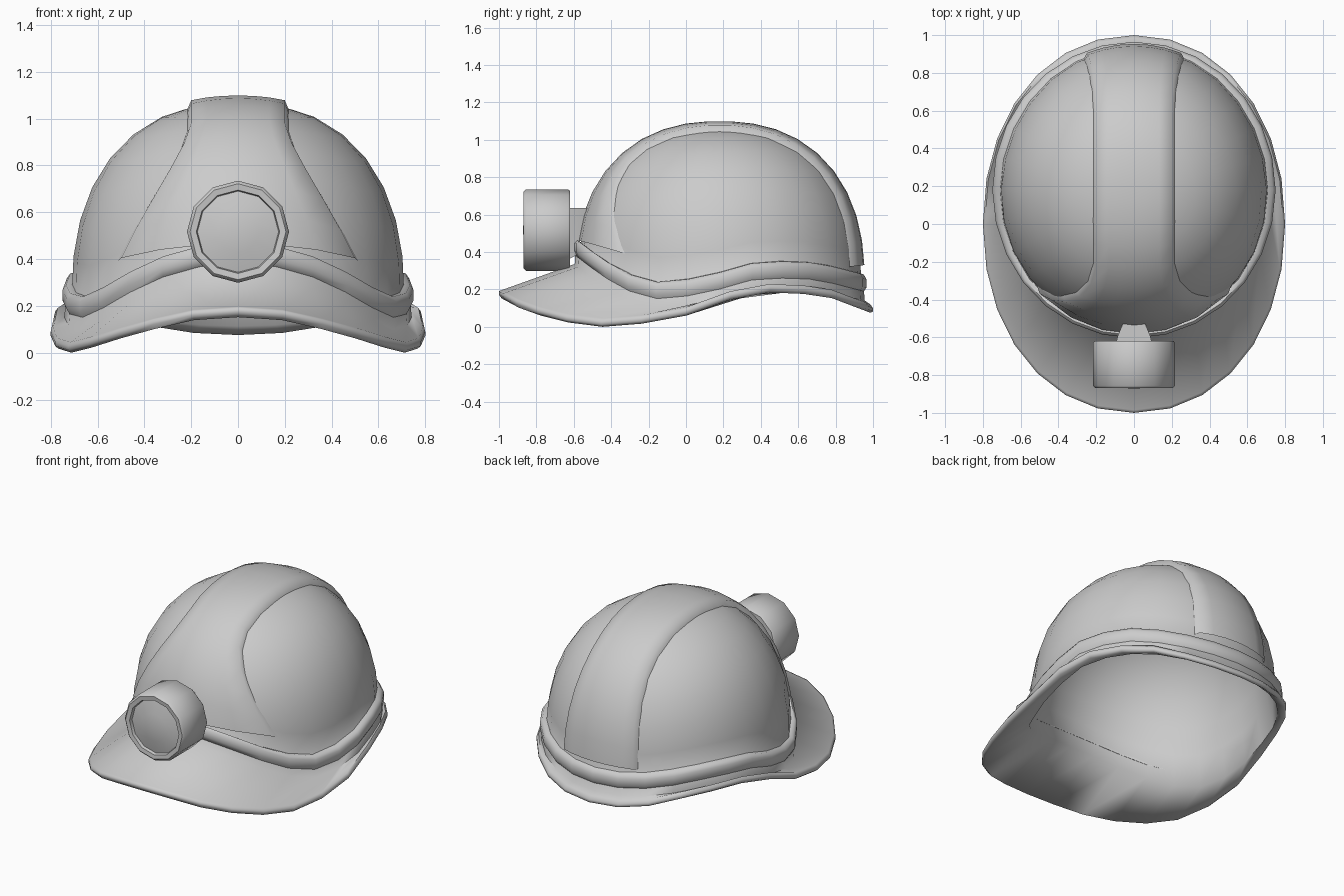
import bpy, bmesh, math

if "Cube" in bpy.data.objects:
    bpy.data.objects.remove(bpy.data.objects["Cube"])

N = 28          # segments around the helmet
E = 2.3         # dome roundness exponent
CY = 0.18       # dome centre in y
Z0 = 0.25       # height at which the dome starts curving in

# Wavy height of the band and the brim edge, along y
BAND = [(-.6, .39), (-.47, .29), (-.33, .2), (-.13, .145), (.1, .18), (.4, .265), (.7, .255), (.96, .19)]
BRIM = [(-1, .16), (-.87, .09), (-.68, .03), (-.45, 0), (-.2, .02), (0, .06),
        (.25, .15), (.48, .19), (.75, .165), (1, .07)]


def interp(pts, y):
    if y <= pts[0][0]:
        return pts[0][1]
    for (a, u), (b, v) in zip(pts, pts[1:]):
        if y <= b:
            return u + (v - u) * (y - a) / (b - a)
    return pts[-1][1]


def finish(name, rows, closed=True, caps=False, angle=40):
    """Skin rows of points into one mesh object."""
    bm = bmesh.new()
    grid = [[bm.verts.new(p) for p in row] for row in rows]
    n = len(grid[0])
    for r0, r1 in zip(grid, grid[1:]):
        for i in range(n if closed else n - 1):
            j = (i + 1) % n
            bm.faces.new((r0[i], r0[j], r1[j], r1[i]))
    if caps:
        bm.faces.new(grid[0])
        bm.faces.new(grid[-1])
    bmesh.ops.remove_doubles(bm, verts=bm.verts, dist=1e-4)
    bmesh.ops.recalc_face_normals(bm, faces=bm.faces)
    me = bpy.data.meshes.new(name)
    bm.to_mesh(me)
    bm.free()
    ob = bpy.data.objects.new(name, me)
    bpy.context.collection.objects.link(ob)
    bpy.ops.object.select_all(action='DESELECT')
    ob.select_set(True)
    bpy.context.view_layer.objects.active = ob
    bpy.ops.object.shade_smooth_by_angle(angle=math.radians(angle))
    return ob


def oval(a, b, cy, zfun, p=1):
    """Oval ring whose height follows zfun(y); p below 1 makes it fuller."""
    row = []
    for i in range(N):
        t = 2 * math.pi * i / N
        c, s = (math.copysign(abs(v) ** p, v) for v in (math.cos(t), math.sin(t)))
        y = cy + b * s
        row.append((a * c, y, zfun(y)))
    return row


def dome_ring(a, b, h, s, drop):
    """Ring of the domed shell at level s (0 base, 1 top)."""
    row = []
    for i in range(N):
        t = 2 * math.pi * i / N
        base = interp(BAND, CY + .78 * math.sin(t)) - drop
        z = base + (Z0 + h - base) * math.sin(s * math.pi / 2)
        k = min(1, max(0, (z - Z0) / h))
        rho = max(0, 1 - k ** E) ** (1 / E)
        row.append((a * rho * math.cos(t), CY + b * rho * math.sin(t), z))
    return row


# Shell: inner dome, brim underside, brim lip, brim top, outer dome
LV = 8
rows = [dome_ring(.685, .735, .79, s / LV, .07) for s in range(LV, 0, -1)]
rows.append(oval(.715, .765, CY, lambda y: interp(BAND, y) - .08))
for a, b, dz in [(.785, .985, 0), (.8, 1, .012), (.8, 1, .03), (.79, .985, .045)]:
    rows.append(oval(a, b, 0, lambda y, dz=dz: interp(BRIM, y) + dz, .95))
rows.append(oval(.742, .775, CY, lambda y: interp(BAND, y) - .05))
rows.append(oval(.735, .77, CY, lambda y: interp(BAND, y) + .03))
rows += [dome_ring(.71, .757, .82, s / LV, -.05) for s in range(LV + 1)]
finish("helmet_shell", rows, angle=75)

# Band around the base of the dome
section = [(-.042, .01), (-.015, -.005), (0, .02), (0, .065), (-.015, .088), (-.042, .09)]
finish("band", [oval(.75 + d, .785 + d, CY, lambda y, h=h: interp(BAND, y) + h)
                for d, h in section + section[:1]], angle=60)


# Raised centre ridge, flaring out low at the front
def ridge_point(x, psi, a, b, h):
    c, s = math.cos(psi), math.sin(psi)
    lo, hi = 0, 1.5
    for _ in range(30):
        t = (lo + hi) / 2
        if math.hypot(x / a, t * c) ** E + (t * s) ** E < 1:
            lo = t
        else:
            hi = t
    return (x, CY - b * lo * c, Z0 + h * lo * s)


rows = []
STEPS = 18
for i in range(STEPS + 1):
    psi = math.pi * (.08 + .89 * i / STEPS)
    c = math.cos(psi)
    w = .2 + (.34 if c > 0 else .05) * max(0, (abs(c) - .5) / .5) ** 2
    out = w + .02
    row = [ridge_point(-out, psi, .70, .748, .807)]
    row += [ridge_point(w * k / 3, psi, .72, .775, .85) for k in range(-3, 4)]
    row += [ridge_point(out, psi, .70, .748, .807)]
    rows.append(row)
finish("centre_ridge", rows, closed=False, angle=60)


# Headlamp turned around the y axis
def ring_y(r, y, n, z=.517):
    return [(r * math.cos(2 * math.pi * i / n), y, z + r * math.sin(2 * math.pi * i / n))
            for i in range(n)]


lamp = [(0, -.62), (.21, -.62), (.218, -.63), (.218, -.855), (.205, -.868), (.178, -.865), (.172, -.84)]
finish("lamp_housing", [ring_y(r, y, 12) for r, y in lamp], angle=50)
lens = [(.176, -.845), (.09, -.865), (0, -.872)]
finish("lamp_lens", [ring_y(r, y, 12) for r, y in lens])

# Tapered bracket holding the lamp
finish("lamp_bracket", [[(-w, y, low), (w, y, low), (w, y, .635), (-w, y, .635)]
                        for w, y, low in [(.095, -.63, .36), (.085, -.59, .38), (.06, -.53, .58)]],
       caps=True)
